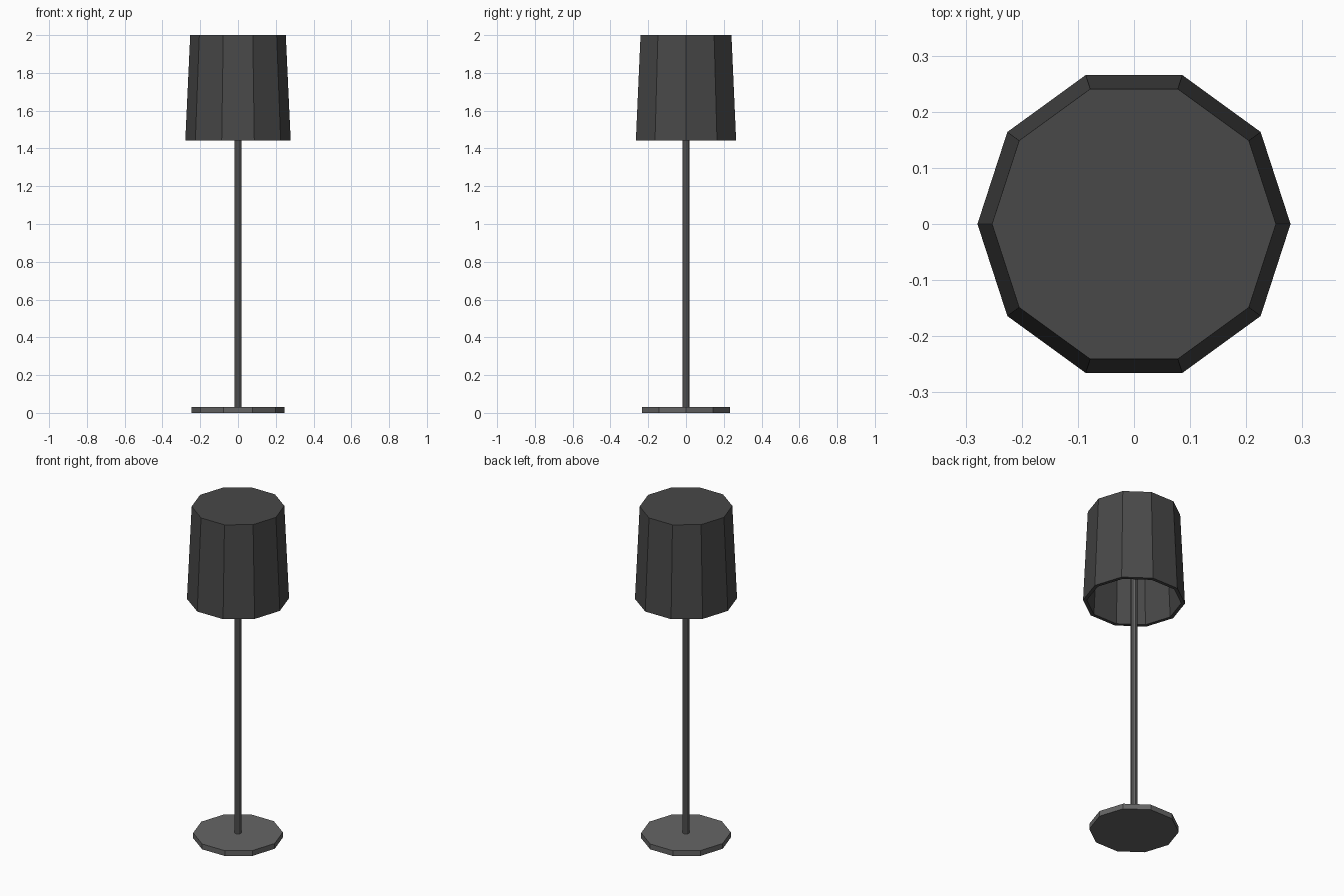
import bpy, bmesh
from math import cos, sin, tau

if "Cube" in bpy.data.objects:
    bpy.data.objects.remove(bpy.data.objects["Cube"])

SIDES = 10


def material(name, grey):
    mat = bpy.data.materials.new(name)
    mat.diffuse_color = (grey, grey, grey, 1)
    mat.use_nodes = True
    mat.node_tree.nodes["Principled BSDF"].inputs["Base Color"].default_value = mat.diffuse_color
    return mat


def lathe(name, profile, mat):
    """Closed ten-sided solid from (radius, z) rings, capped at both ends."""
    bm = bmesh.new()
    rings = [[bm.verts.new((r * cos(tau * i / SIDES), r * sin(tau * i / SIDES), z))
              for i in range(SIDES)] for r, z in profile]
    for a, b in zip(rings, rings[1:]):
        for i in range(SIDES):
            j = (i + 1) % SIDES
            bm.faces.new((a[i], a[j], b[j], b[i]))
    bm.faces.new(rings[0])
    bm.faces.new(rings[-1])
    bmesh.ops.recalc_face_normals(bm, faces=bm.faces)
    mesh = bpy.data.meshes.new(name)
    bm.to_mesh(mesh)
    bm.free()
    obj = bpy.data.objects.new(name, mesh)
    obj.data.materials.append(mat)
    bpy.context.collection.objects.link(obj)
    return obj


metal = material("metal", 0.13)
fabric = material("dark_fabric", 0.065)

# Flat foot on the floor
lathe("base", [(0.245, 0), (0.245, 0.032)], metal)

# Slim pole reaching up to the inside of the shade top
lathe("pole", [(0.019, 0.03), (0.019, 1.98)], metal)

# Tapered shade: closed top, open hollow underside
lathe("shade", [(0.232, 1.975), (0.258, 1.443), (0.279, 1.443), (0.253, 2.0)], fabric)
